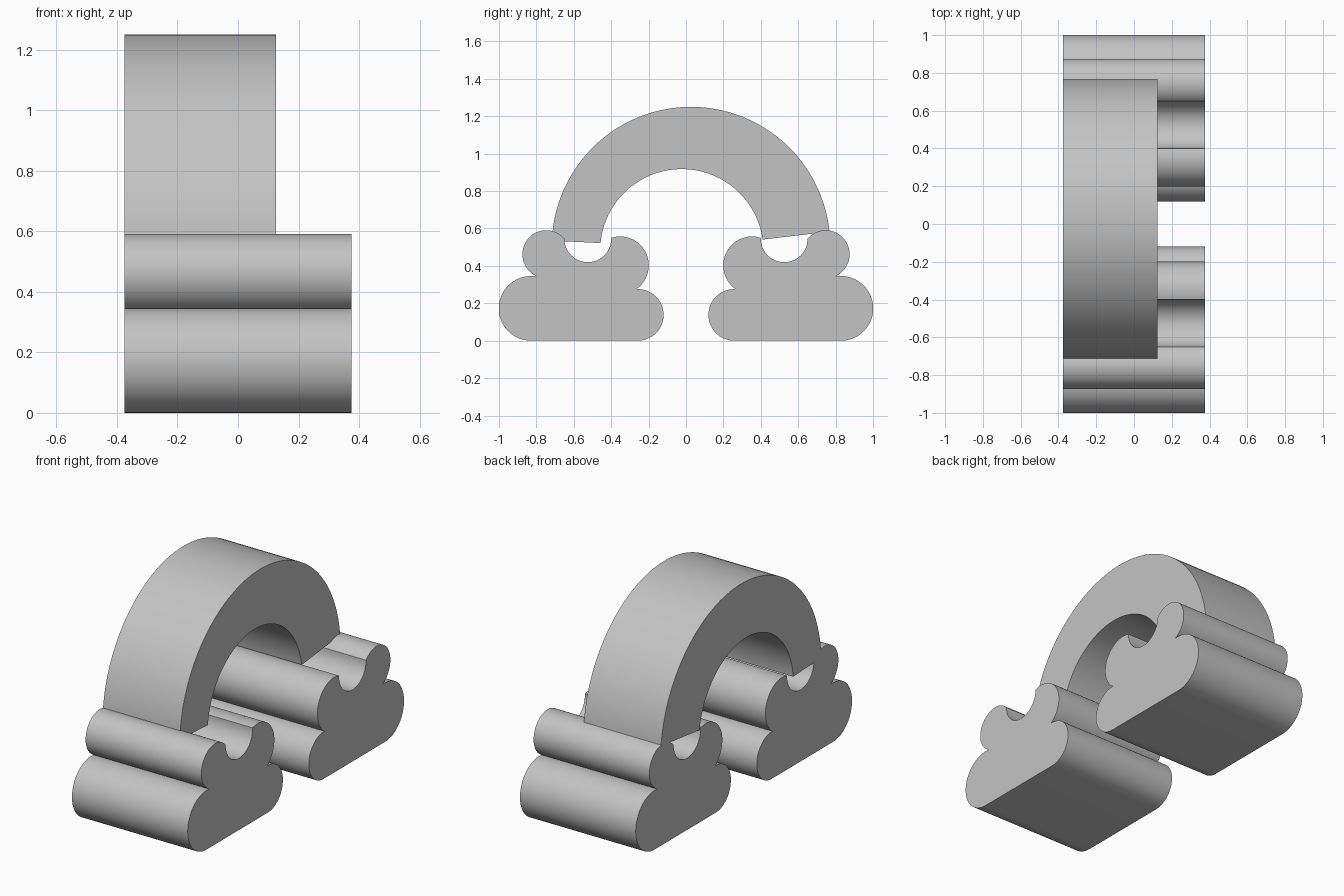
import bpy, bmesh, math

old = bpy.data.objects.get("Cube")
if old:
    bpy.data.objects.remove(old, do_unlink=True)

grey = bpy.data.materials.new("plain grey")
grey.use_nodes = True
grey.diffuse_color = (0.55, 0.55, 0.55, 1)
grey.node_tree.nodes["Principled BSDF"].inputs["Base Color"].default_value = (0.55, 0.55, 0.55, 1)


def arc(centre, start, end, turn, steps=32):
    """Points from start to end around centre; turn is 1 anticlockwise, -1 clockwise."""
    cy, cz = centre
    a0, a1 = (math.atan2(p[1] - cz, p[0] - cy) for p in (start, end))
    r0, r1 = math.dist(centre, start), math.dist(centre, end)
    sweep = turn * ((turn * (a1 - a0)) % math.tau)
    pts = []
    for i in range(steps + 1):
        t = i / steps
        a, r = a0 + sweep * t, r0 + (r1 - r0) * t
        pts.append((cy + r * math.cos(a), cz + r * math.sin(a)))
    return pts


def extrude_profile(name, points, x0, x1):
    """Closed y-z outline extruded along x."""
    clean = [p for i, p in enumerate(points) if math.dist(p, points[i - 1]) > 1e-4]
    bm = bmesh.new()
    face = bm.faces.new([bm.verts.new((x0, y, z)) for y, z in clean])
    grown = bmesh.ops.extrude_face_region(bm, geom=[face])["geom"]
    moved = [g for g in grown if isinstance(g, bmesh.types.BMVert)]
    bmesh.ops.translate(bm, verts=moved, vec=(x1 - x0, 0, 0))
    bmesh.ops.recalc_face_normals(bm, faces=bm.faces)
    mesh = bpy.data.meshes.new(name)
    bm.to_mesh(mesh)
    bm.free()
    mesh.materials.append(grey)
    obj = bpy.data.objects.new(name, mesh)
    bpy.context.collection.objects.link(obj)
    bpy.ops.object.select_all(action="DESELECT")
    obj.select_set(True)
    bpy.context.view_layer.objects.active = obj
    bpy.ops.object.shade_smooth_by_angle(angle=math.radians(30))


# Cloud outline: lobes run anticlockwise, the notch runs clockwise
waist_out, tip_out = (0.80, 0.344), (0.65, 0.545)
tip_in, waist_in = (0.40, 0.55), (0.265, 0.276)
cloud = (
    arc((0.828, 0.172), (0.828, 0), waist_out, 1)
    + arc((0.745, 0.464), waist_out, tip_out, 1)
    + arc((0.525, 0.545), tip_out, tip_in, -1)
    + arc((0.354, 0.404), tip_in, waist_in, 1)
    + arc((0.258, 0.138), waist_in, (0.258, 0), 1)
)
extrude_profile("back_cloud", cloud, -0.375, 0.375)
extrude_profile("front_cloud", [(-y, z) for y, z in cloud], -0.375, 0.375)

# Rainbow arch, slightly off centre inside, with slanted ends
arch = (
    arc((0.027, 0.506), (0.767, 0.583), (-0.717, 0.535), 1, 72)
    + arc((-0.024, 0.481), (-0.457, 0.522), (0.41, 0.541), -1, 64)
)
extrude_profile("rainbow_arch", arch, -0.375, 0.125)
